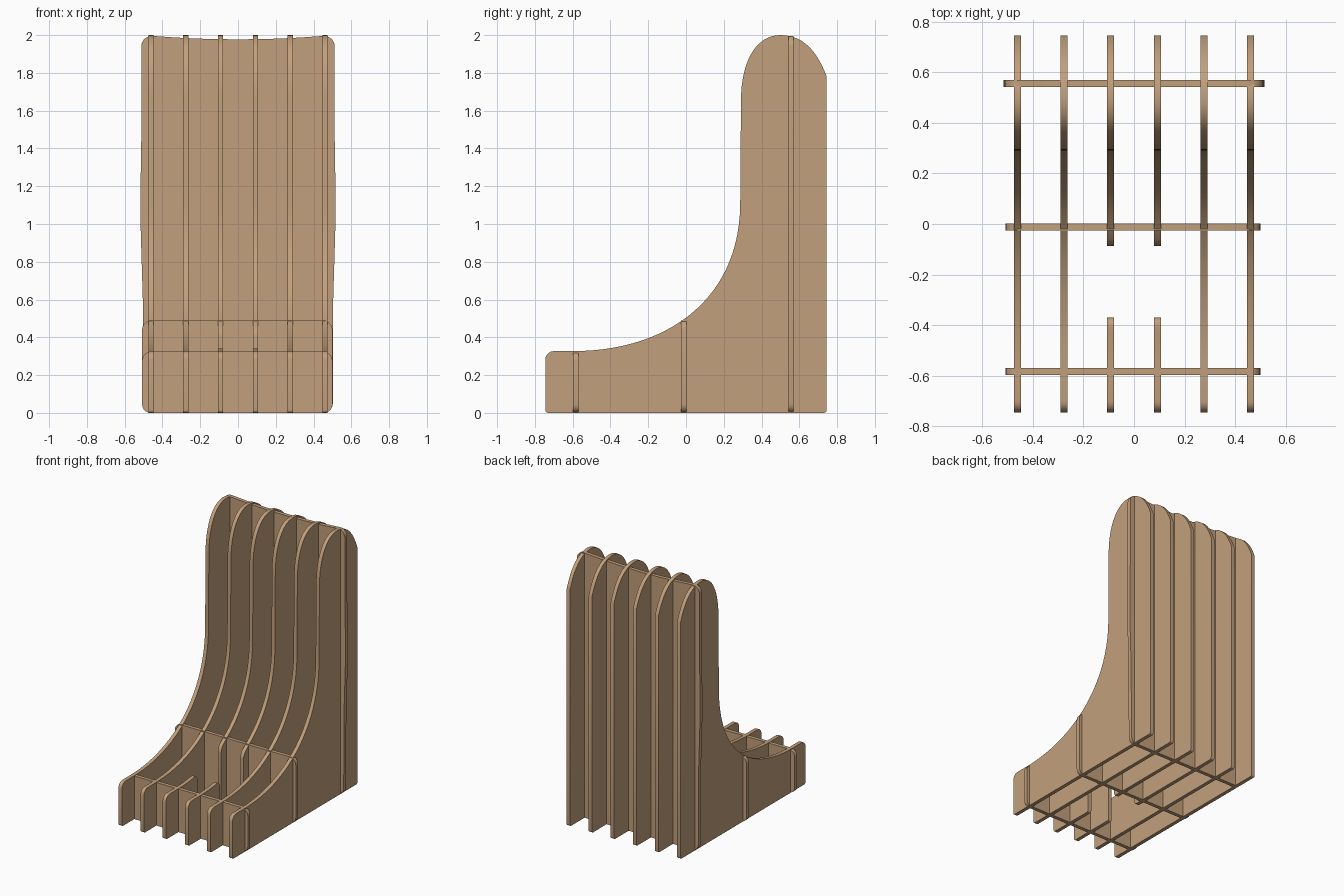
import bpy, bmesh, math
from mathutils import Vector
from mathutils.geometry import interpolate_bezier

if "Cube" in bpy.data.objects:
    bpy.data.objects.remove(bpy.data.objects["Cube"])

THICK = 0.028
wood = bpy.data.materials.new("plywood tan")
wood.use_nodes = True
TAN = (0.54, 0.35, 0.2, 1)
wood.diffuse_color = TAN
wood.node_tree.nodes["Principled BSDF"].inputs["Base Color"].default_value = TAN


def curve(a, b, c, d, n):
    return [(p.x, p.y, 0) for p in interpolate_bezier(*(Vector(q) for q in (a, b, c, d)), n)]


def rounded(corners, steps=6):
    """Outline from (u, v, radius) corners; each radius becomes a fillet."""
    out = []
    for i, (u, v, r) in enumerate(corners):
        p = Vector((u, v))
        if r == 0:
            out.append(p)
            continue
        before = Vector(corners[i - 1][:2])
        after = Vector(corners[(i + 1) % len(corners)][:2])
        a = p + (before - p).normalized() * r
        b = p + (after - p).normalized() * r
        k = 0.55
        out += interpolate_bezier(a, a.lerp(p, k), b.lerp(p, k), b, steps)
    return out


def board(name, corners, place):
    """Flat board: the outline is placed on both sides of its mid plane."""
    bm = bmesh.new()
    face = bm.faces.new([bm.verts.new(place(p.x, p.y, -THICK / 2)) for p in rounded(corners)])
    shift = Vector(place(0, 0, THICK)) - Vector(place(0, 0, 0))
    ext = bmesh.ops.extrude_face_region(bm, geom=[face], use_keep_orig=True)
    bmesh.ops.translate(bm, vec=shift, verts=[e for e in ext["geom"] if isinstance(e, bmesh.types.BMVert)])
    bmesh.ops.recalc_face_normals(bm, faces=bm.faces)
    mesh = bpy.data.meshes.new(name)
    bm.to_mesh(mesh)
    bm.free()
    mesh.materials.append(wood)
    obj = bpy.data.objects.new(name, mesh)
    bpy.context.collection.objects.link(obj)
    bpy.ops.object.select_all(action="DESELECT")
    obj.select_set(True)
    bpy.context.view_layer.objects.active = obj
    bpy.ops.object.shade_smooth_by_angle(angle=math.radians(30))


# Side profile pieces, as (y, z, radius)
FRONT, BACK = -0.745, 0.745
sweep = curve((-0.6, 0.327), (-0.1, 0.327), (0.28, 0.6), (0.287, 1.1), 28)
crown = curve((0.291, 1.65), (0.291, 1.86), (0.37, 2), (0.5, 2), 16)
crown += curve((0.5, 2), (0.63, 2), (0.7, 1.9), (BACK, 1.78), 16)[1:]
toe = [(FRONT, 0, 0.015), (FRONT, 0.327, 0.045)]
heel = [(BACK, 0, 0.015)]

# Ribs: the middle pair is split, leaving an opening under the seat
for side, label in ((-1, "right"), (1, "left")):
    for x, kind in ((0.461, "outer"), (0.277, "inner")):
        board(f"{label}_{kind}_rib", toe + sweep + crown + heel,
              lambda u, v, w: (side * x + w, u, v))
    mid = side * 0.093
    board(f"{label}_middle_front_rib",
          toe + [p for p in sweep if p[0] < -0.42] + [(-0.37, 0.346, 0.035), (-0.37, 0, 0.015)],
          lambda u, v, w: (mid + w, u, v))
    board(f"{label}_middle_back_rib",
          [(-0.087, 0, 0.015), (-0.087, 0.438, 0.035)]
          + [p for p in sweep if p[0] > -0.03] + crown + heel,
          lambda u, v, w: (mid + w, u, v))

# Low cross panels
for name, y, height in (("front_cross_panel", -0.583, 0.325), ("middle_cross_panel", -0.012, 0.49)):
    board(name, [(-0.508, 0, 0.045), (-0.508, height, 0.05), (0.5, height, 0.05), (0.5, 0, 0.045)],
          lambda u, v, w: (u, y + w, v))

# Tall back panel with a slightly dished top and faintly bowed sides
dish = curve((-0.4, 1.992), (-0.15, 1.973), (0.15, 1.973), (0.4, 1.992), 12)
half = [(0.512, 2, 0.06), (0.512, 1.45, 0), (0.516, 1.2, 0), (0.516, 1, 0), (0.504, 0.6, 0), (0.502, 0, 0.05)]
mirrored = [(-x, z, r) for x, z, r in reversed(half)]
board("back_panel", dish + half + mirrored, lambda u, v, w: (u, 0.556 + w, v))
